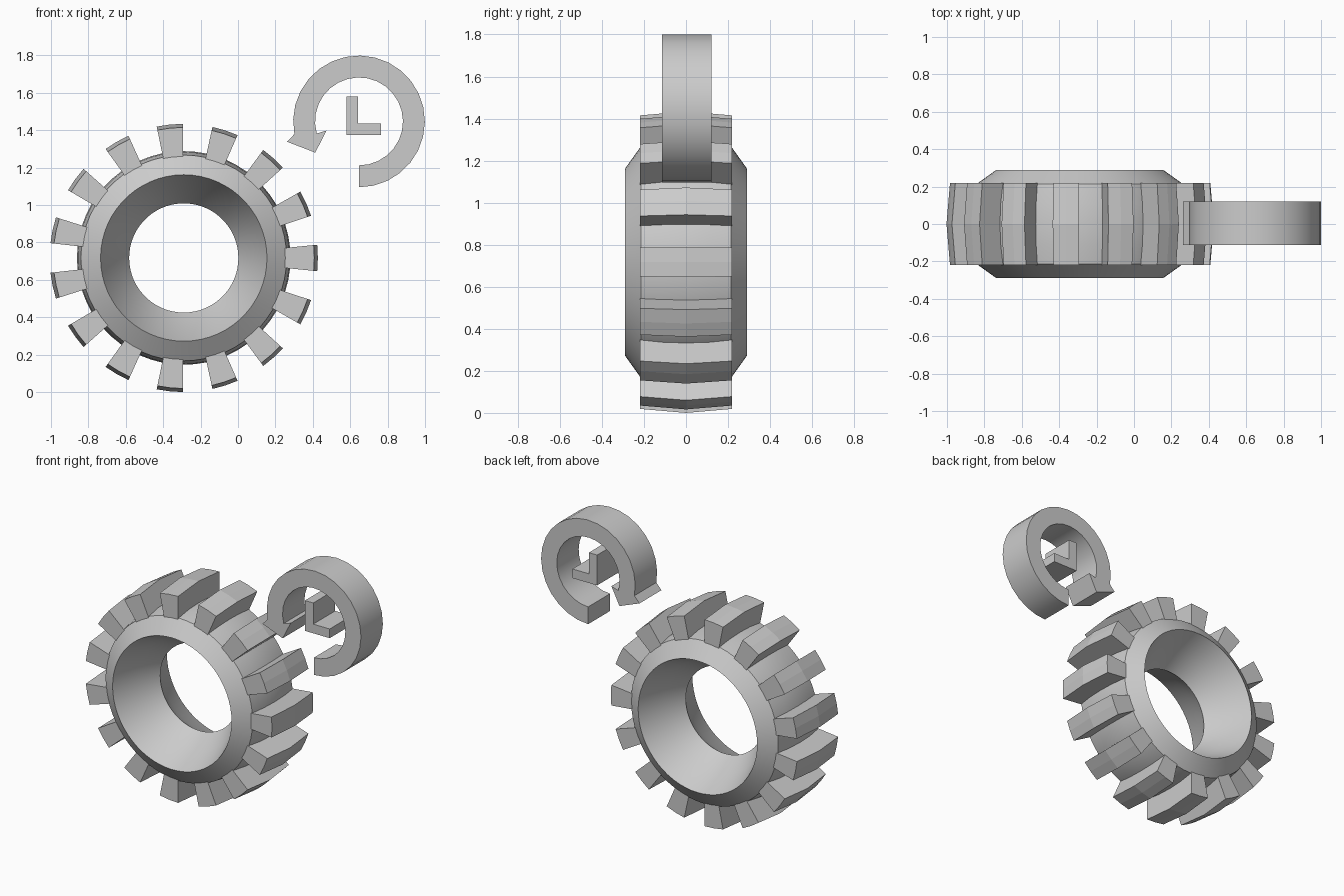
import bpy, bmesh
from math import sin, cos, pi, radians

if "Cube" in bpy.data.objects:
    bpy.data.objects.remove(bpy.data.objects["Cube"])

CX, CZ = -0.29, 0.717      # tyre axis position
LUGS = 15


def finish(name, bm, smooth=None):
    bmesh.ops.recalc_face_normals(bm, faces=bm.faces)
    mesh = bpy.data.meshes.new(name)
    bm.to_mesh(mesh)
    bm.free()
    obj = bpy.data.objects.new(name, mesh)
    bpy.context.collection.objects.link(obj)
    if smooth:
        bpy.ops.object.select_all(action='DESELECT')
        obj.select_set(True)
        bpy.context.view_layer.objects.active = obj
        bpy.ops.object.shade_smooth_by_angle(angle=radians(smooth))
    return obj


def bridge(bm, rings, close=False):
    """Skin a list of closed vertex rings with quads."""
    pairs = list(zip(rings, rings[1:])) + ([(rings[-1], rings[0])] if close else [])
    for a, b in pairs:
        for i in range(len(a)):
            j = (i + 1) % len(a)
            bm.faces.new((a[i], a[j], b[j], b[i]))


def extrude_outline(name, outline, y0, y1, smooth=None):
    """Extrude an (x, z) outline along y."""
    bm = bmesh.new()
    rings = [[bm.verts.new((x, y, z)) for x, z in outline] for y in (y0, y1)]
    bridge(bm, rings)
    bm.faces.new(rings[0])
    bm.faces.new(rings[1])
    return finish(name, bm, smooth)


# Tyre carcass: half profile (y, radius), mirrored and spun about the y axis
half = [(0.0, 0.292), (0.12, 0.37), (0.29, 0.445), (0.215, 0.55), (0.11, 0.566), (0.0, 0.571)]
profile = half + [(-y, r) for y, r in half[-2:0:-1]]
bm = bmesh.new()
N = 60
rings = []
for k in range(N):
    t = 2 * pi * k / N
    rings.append([bm.verts.new((CX + r * cos(t), y, CZ + r * sin(t))) for y, r in profile])
bridge(bm, rings, close=True)
finish("tyre_body", bm, 30)

# Tread lugs: wedge blocks with a crowned outer face
bm = bmesh.new()
W = radians(5.65)
for k in range(LUGS):
    t = 2 * pi * k / LUGS
    sections = []
    for y, r_out in ((-0.22, 0.698), (0.0, 0.717), (0.22, 0.698)):
        pts = [(0.53, -W), (r_out, -W), (r_out, 0), (r_out, W), (0.53, W)]
        sections.append([bm.verts.new((CX + r * cos(t + a), y, CZ + r * sin(t + a)))
                         for r, a in pts])
    bridge(bm, sections)
    bm.faces.new(sections[0])
    bm.faces.new(sections[-1])
finish("tread_lugs", bm)

# Curved arrow: arc from the bottom, anticlockwise, ending in an arrowhead
AX, AZ, Y0, Y1 = 0.647, 1.447, -0.113, 0.121


def arc(r, a0, a1, n=22):
    return [(AX + r * cos(radians(a0 + (a1 - a0) * i / n)),
             AZ + r * sin(radians(a0 + (a1 - a0) * i / n))) for i in range(n + 1)]


head = [(0.263, 1.338), (0.413, 1.28), (0.473, 1.398)]
extrude_outline("rotation_arrow", arc(0.352, -90, 191) + head + arc(0.235, 196, -90), Y0, Y1, 30)

# Clock hands: right-angled bar inside the arrow
x0, x1, z0, z1, w = 0.58, 0.765, 1.375, 1.58, 0.062
extrude_outline("clock_hands", [(x0, z0), (x1, z0), (x1, z0 + w), (x0 + w, z0 + w),
                                (x0 + w, z1), (x0, z1)], Y0, Y1)
